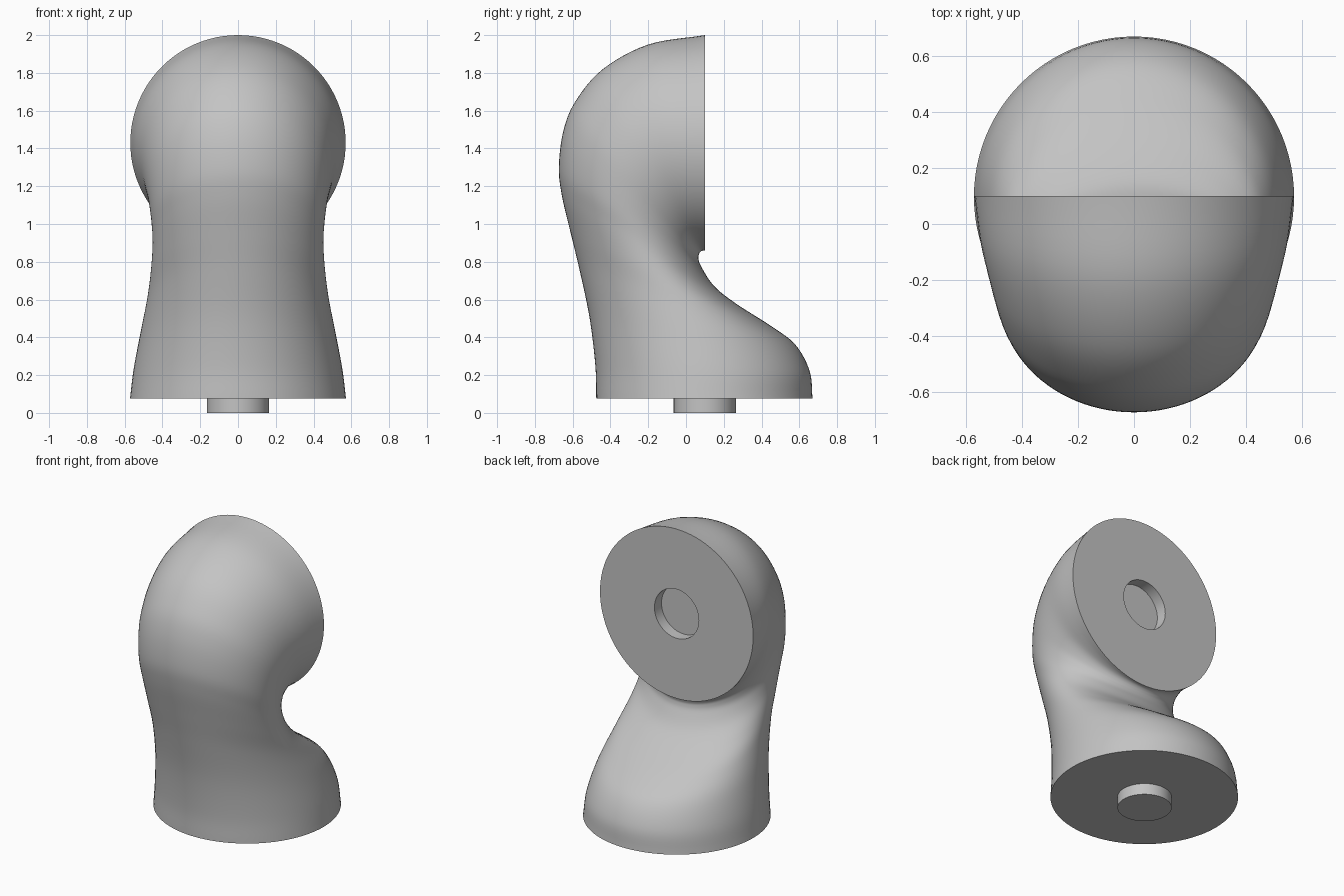
import bpy, bmesh, math
from mathutils import Vector

if "Cube" in bpy.data.objects:
    bpy.data.objects.remove(bpy.data.objects["Cube"])

grey = bpy.data.materials.new("plain grey")
grey.use_nodes = True
tone = (0.55, 0.55, 0.55, 1)
grey.diffuse_color = tone
grey.node_tree.nodes["Principled BSDF"].inputs["Base Color"].default_value = tone

SIDES, STEPS = 96, 6
AXIS_Y, BASE_Z, PEG_R, SOCKET_Z = 0.1, 0.075, 0.165, 1.43

# Cross-sections along the bend: front y, front z, back y, back z, half width
sections = [Vector(s) for s in (
    (-.475, .075, .67, .075, .572), (-.48, .25, .655, .22, .552),
    (-.51, .5, .58, .36, .515), (-.562, .75, .45, .46, .48),
    (-.61, .95, .27, .575, .46), (-.657, 1.15, .15, .67, .452),
    (-.673, 1.3, .083, .77, .46), (-.65, 1.49, .066, .815, .475),
    (-.585, 1.65, .068, .838, .493), (-.44, 1.82, .075, .851, .517),
    (-.2, 1.95, .085, .858, .549), (.1, 2.0, .1, .86, .57))]


def smooth_sections(keys):
    """Pass a smooth spline through the key sections."""
    ends = [2 * keys[0] - keys[1]] + keys + [2 * keys[-1] - keys[-2]]
    out = []
    for i in range(1, len(keys)):
        a, b, c, d = ends[i - 1:i + 3]
        for k in range(STEPS):
            t = k / STEPS
            out.append(b + 0.5 * t * (c - a + t * (2 * a - 5 * b + 4 * c - d
                                                   + t * (3 * (b - c) + d - a))))
    return out + [keys[-1]]


def ring(bm, section):
    """Ellipse whose one axis joins the front and back points."""
    fy, fz, by, bz, width = section
    verts = []
    for i in range(SIDES):
        a = math.tau * i / SIDES
        s = (1 - math.cos(a)) / 2
        verts.append(bm.verts.new((width * math.sin(a), fy + (by - fy) * s,
                                   fz + (bz - fz) * s)))
    return verts


def loft(name, rows):
    """Skin a run of rings and cap both ends."""
    bm = bmesh.new()
    rings = [ring(bm, r) for r in rows]
    for a, b in zip(rings, rings[1:]):
        for i in range(SIDES):
            j = (i + 1) % SIDES
            bm.faces.new((a[i], a[j], b[j], b[i]))
    bm.faces.new(rings[0])
    bm.faces.new(rings[-1])
    bmesh.ops.recalc_face_normals(bm, faces=bm.faces)
    mesh = bpy.data.meshes.new(name)
    bm.to_mesh(mesh)
    bm.free()
    mesh.materials.append(grey)
    obj = bpy.data.objects.new(name, mesh)
    bpy.context.collection.objects.link(obj)
    bpy.ops.object.select_all(action='DESELECT')
    obj.select_set(True)
    bpy.context.view_layer.objects.active = obj
    bpy.ops.object.shade_smooth_by_angle(angle=math.radians(45))
    return obj


# Bent body, ending in a flat disc with a round socket
socket = [(y, SOCKET_Z + PEG_R, y, SOCKET_Z - PEG_R, PEG_R)
          for y in (AXIS_Y, AXIS_Y - BASE_Z)]
loft("bent_body", smooth_sections(sections) + socket)

# Round peg under the base
loft("base_peg", [(AXIS_Y - PEG_R, z, AXIS_Y + PEG_R, z, PEG_R)
                  for z in (0, BASE_Z)])
